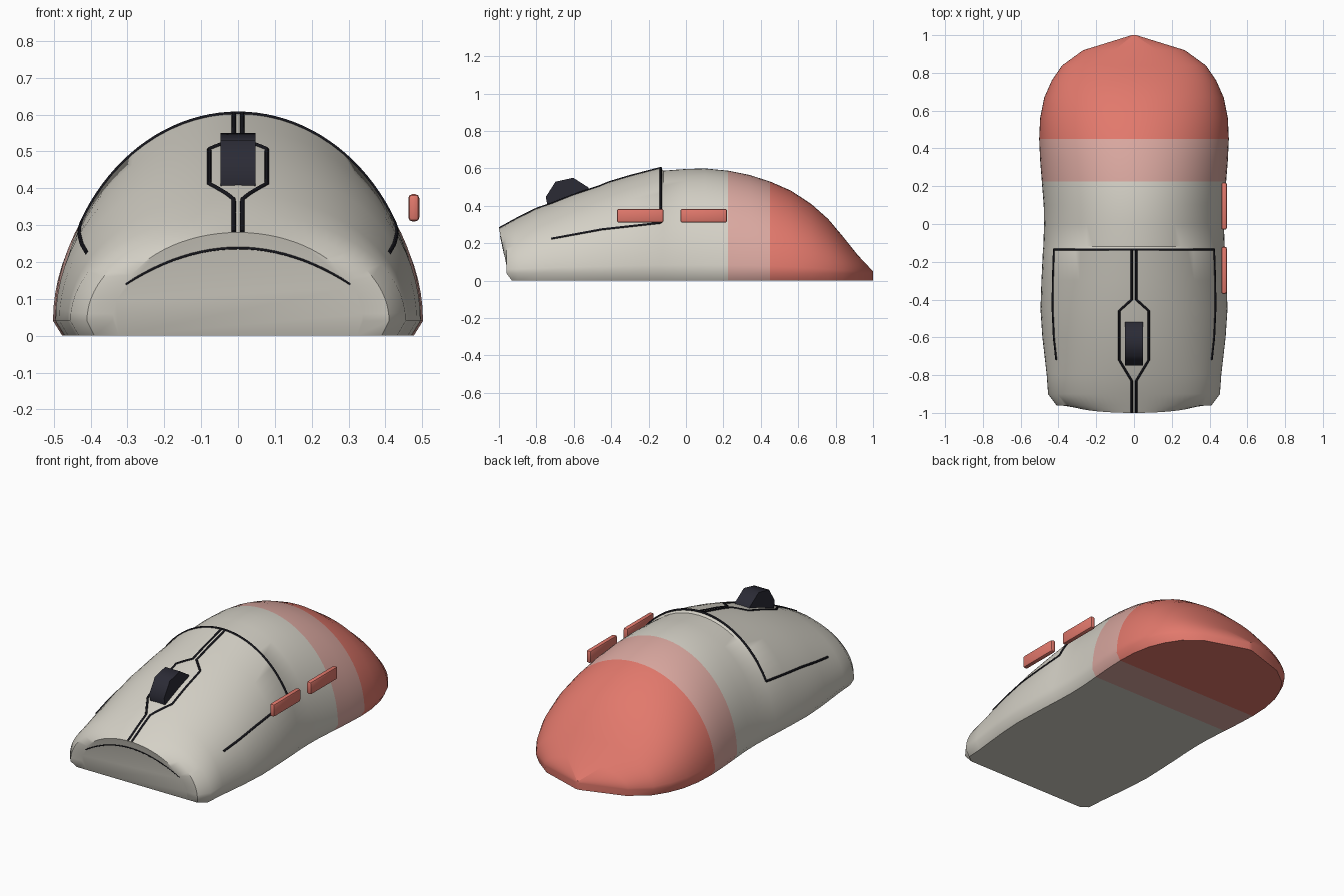
import bpy, bmesh, math
from mathutils import Vector

if "Cube" in bpy.data.objects:
    bpy.data.objects.remove(bpy.data.objects["Cube"])


def material(name, rgb):
    m = bpy.data.materials.new(name)
    m.use_nodes = True
    m.diffuse_color = (*rgb, 1)
    m.node_tree.nodes["Principled BSDF"].inputs["Base Color"].default_value = (*rgb, 1)
    return m


GREY = material("warm grey", (0.66, 0.635, 0.565))
PINK = material("pale pink", (0.70, 0.39, 0.35))
RED = material("coral red", (0.76, 0.19, 0.15))
DARK = material("dark wheel", (0.024, 0.024, 0.036))
BLACK = material("seam black", (0.008, 0.008, 0.012))

# Shell stations: y, half width, crest height
STATIONS = [(-1, .34, .28), (-.96, .41, .302), (-.9, .455, .335), (-.8, .462, .385),
            (-.6, .485, .465), (-.45, .495, .515), (-.3, .49, .56), (-.135, .482, .603),
            (-.12, .48, .588), (0, .476, .597), (.1, .478, .6), (.225, .488, .588),
            (.34, .497, .565), (.45, .502, .53), (.56, .497, .482), (.67, .475, .41),
            (.76, .435, .33), (.84, .38, .235), (.92, .27, .135), (1, .012, .05)]
RIM = .04
SEGS = 40


def station(y):
    for (y0, w0, h0), (y1, w1, h1) in zip(STATIONS, STATIONS[1:]):
        if y <= y1:
            f = (y - y0) / (y1 - y0)
            return w0 + f * (w1 - w0), h0 + f * (h1 - h0)


def on_shell(y, x=None, z=None, side=1):
    """Point of the shell at y, found from x or from z."""
    w, h = station(y)
    if x is not None:
        return Vector((x, y, RIM + (h - RIM) * math.sqrt(max(0, 1 - (x / w) ** 2))))
    return Vector((side * w * math.sqrt(max(0, 1 - ((z - RIM) / (h - RIM)) ** 2)), y, z))


def finish(bm, name, mats, angle=40):
    bmesh.ops.recalc_face_normals(bm, faces=bm.faces)
    me = bpy.data.meshes.new(name)
    bm.to_mesh(me)
    bm.free()
    ob = bpy.data.objects.new(name, me)
    bpy.context.collection.objects.link(ob)
    for m in mats:
        me.materials.append(m)
    bpy.ops.object.select_all(action="DESELECT")
    ob.select_set(True)
    bpy.context.view_layer.objects.active = ob
    bpy.ops.object.shade_smooth_by_angle(angle=math.radians(angle))
    return ob


# Shell: lofted half ellipses with a tucked-in base, coloured in bands by y
bm = bmesh.new()
rings = []
for y, w, h in STATIONS:
    ring = []
    for i in range(SEGS + 1):
        a = math.pi * i / SEGS
        z = RIM + (h - RIM) * math.sin(a)
        lean = (.28 - z) * .2 if y == -1 else 0
        ring.append(bm.verts.new((w * math.cos(a), y + lean, z)))
    for s in (-1, 1):
        ring.append(bm.verts.new((s * w * .95, max(y, -.93), 0)))
    rings.append(ring)
n = len(rings[0])
for a, b in zip(rings, rings[1:]):
    for i in range(n):
        j = (i + 1) % n
        bm.faces.new((a[i], a[j], b[j], b[i]))
bm.faces.new(rings[0])
bm.faces.new(rings[-1])
for f in bm.faces:
    y = f.calc_center_median().y
    f.material_index = 2 if y > .45 else 1 if y > .225 else 0
finish(bm, "shell", (GREY, PINK, RED))


# Seams: thin dark tubes following the shell
def seam(name, points, radius=.006):
    cu = bpy.data.curves.new(name, "CURVE")
    cu.dimensions = "3D"
    cu.bevel_depth = radius
    cu.bevel_resolution = 1
    cu.use_fill_caps = True
    sp = cu.splines.new("POLY")
    sp.points.add(len(points) - 1)
    for p, co in zip(sp.points, points):
        p.co = (*co, 1)
    cu.materials.append(BLACK)
    ob = bpy.data.objects.new(name, cu)
    bpy.context.collection.objects.link(ob)


def dense(path, steps=8):
    out = [path[0]]
    for (a, b), (c, d) in zip(path, path[1:]):
        out += [(a + (c - a) * k / steps, b + (d - b) * k / steps) for k in range(1, steps + 1)]
    return out


SPLIT = [(.012, -.135), (.012, -.4), (.078, -.46), (.078, -.72), (.012, -.83), (.012, -.998)]
EDGE = [(.31, -.135), (.275, -.45), (.225, -.72)]
for side, label in ((1, "left"), (-1, "right")):
    seam(label + "_split_seam", [on_shell(y, x=side * x) for x, y in dense(SPLIT)])
    seam(label + "_edge_seam", [on_shell(y, z=z, side=side) for z, y in dense(EDGE)])
w, h = station(-.135)
lo = math.asin((.31 - RIM) / (h - RIM))
angles = [lo + (math.pi - 2 * lo) * k / 40 for k in range(41)]
seam("rear_button_seam", [(w * math.cos(a), -.135, RIM + (h - RIM) * math.sin(a)) for a in angles])
arc = [-.305 + .61 * k / 24 for k in range(25)]
seam("front_arc_seam", [(x, -.99 + .22 * x * x, .238 - 1.05 * x * x) for x in arc], .004)

# Scroll wheel: eight-sided roller
bm = bmesh.new()
sides = []
for x in (-.048, .048):
    sides.append([bm.verts.new((x, -.625 + .127 * math.cos(math.radians(80 + 45 * k)),
                                .425 + .127 * math.sin(math.radians(80 + 45 * k)))) for k in range(8)])
for k in range(8):
    j = (k + 1) % 8
    bm.faces.new((sides[0][k], sides[0][j], sides[1][j], sides[1][k]))
for s in sides:
    bm.faces.new(s)
finish(bm, "scroll_wheel", (DARK,), 50)

# Thumb buttons on the left side only
for name, y in (("front_thumb_button", -.245), ("rear_thumb_button", .095)):
    bm = bmesh.new()
    bmesh.ops.create_cube(bm, size=1)
    for v in bm.verts:
        v.co = Vector((.477 + v.co.x * .03, y + v.co.y * .25, .347 + v.co.z * .074))
    bmesh.ops.bevel(bm, geom=bm.edges[:], offset=.011, segments=2, profile=.5, affect="EDGES")
    finish(bm, name, (RED,))
